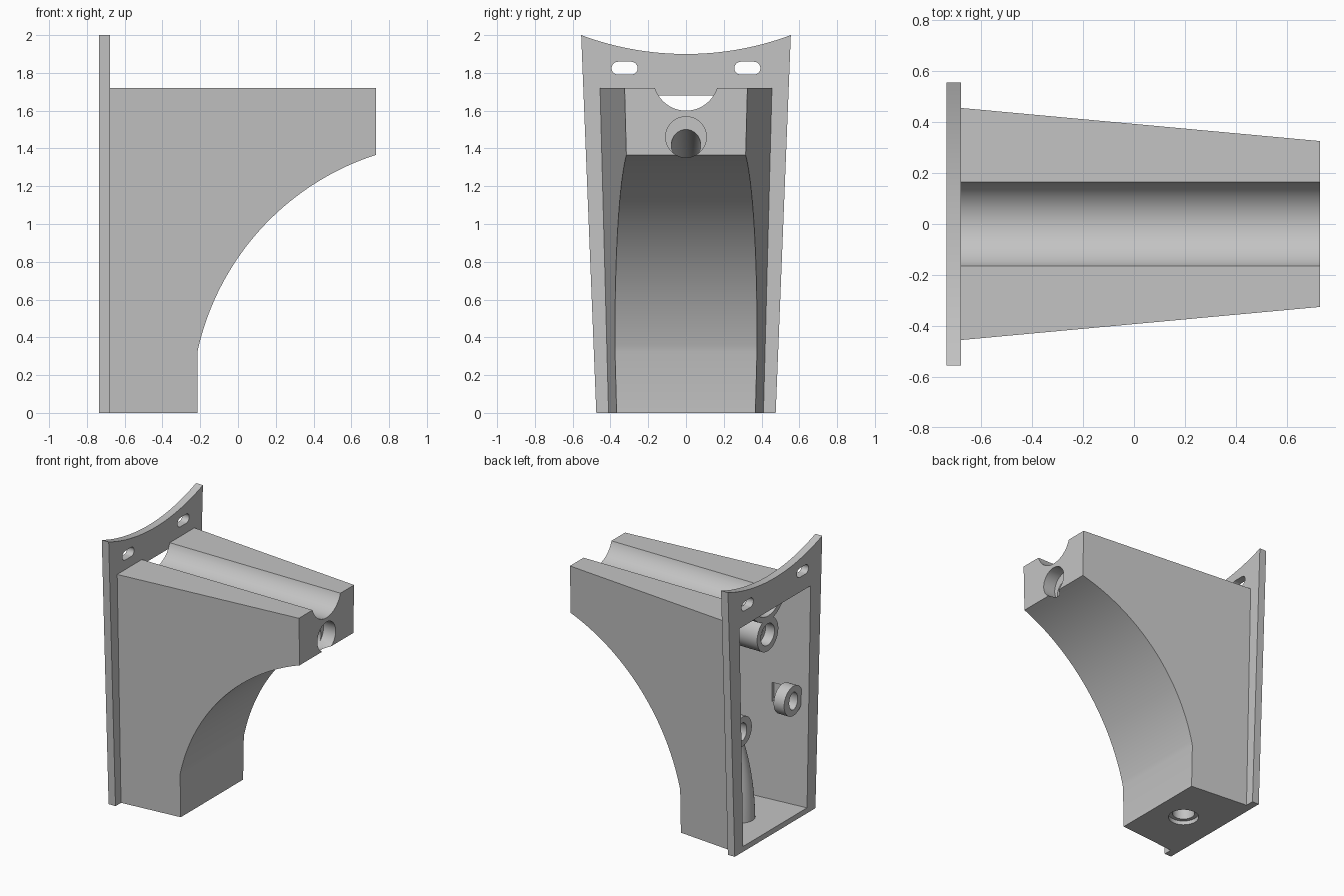
import bpy, bmesh, math
from mathutils import Vector

if "Cube" in bpy.data.objects:
    bpy.data.objects.remove(bpy.data.objects["Cube"], do_unlink=True)

grey = bpy.data.materials.new("plain_grey")
grey.use_nodes = True
grey.diffuse_color = (0.55, 0.55, 0.55, 1)
grey.node_tree.nodes["Principled BSDF"].inputs["Base Color"].default_value = (0.55, 0.55, 0.55, 1)

WALL = 0.04
ARC_X, ARC_Z, ARC_R = 1.163, 0.024, 1.41   # big arc under the arm


def loft(name, rings):
    """Closed solid from a list of matching rings of points."""
    bm = bmesh.new()
    loops = [[bm.verts.new(p) for p in ring] for ring in rings]
    n = len(loops[0])
    for a, b in zip(loops, loops[1:]):
        for i in range(n):
            bm.faces.new((a[i], a[(i + 1) % n], b[(i + 1) % n], b[i]))
    bm.faces.new(loops[0][::-1])
    bm.faces.new(loops[-1])
    bmesh.ops.recalc_face_normals(bm, faces=bm.faces)
    mesh = bpy.data.meshes.new(name)
    bm.to_mesh(mesh)
    bm.free()
    mesh.materials.append(grey)
    obj = bpy.data.objects.new(name, mesh)
    bpy.context.collection.objects.link(obj)
    return obj


def boolean(target, tool, operation="DIFFERENCE"):
    """Apply a boolean and throw the tool away."""
    bpy.context.view_layer.objects.active = target
    mod = target.modifiers.new("cut", "BOOLEAN")
    mod.operation, mod.solver, mod.object = operation, "EXACT", tool
    bpy.ops.object.modifier_apply(modifier=mod.name)
    bpy.data.objects.remove(tool, do_unlink=True)


def extrude_x(name, outline, x0, x1):
    return loft(name, [[(x, y, z) for y, z in outline] for x in (x0, x1)])


def oval(y, z, ry, rz, n=48):
    steps = [2 * math.pi * i / n for i in range(n)]
    return [(y + ry * math.cos(t), z + rz * math.sin(t)) for t in steps]


def rod_x(name, y, z, r, x0, x1):
    return extrude_x(name, oval(y, z, r, r), x0, x1)


def half_width(x, z):
    return 0.41 + 0.0262 * z - 0.0923 * (x + 0.678)


def tapered_body(name, x_back, inset):
    """Side profile of the arm, widened to its tapering sides."""
    r = ARC_R + inset
    x_leg, x_tip = -0.215 - inset, 0.73 - inset
    a0 = math.acos((x_leg - ARC_X) / r)
    a1 = math.acos((x_tip - ARC_X) / r)
    arc = [a0 + (a1 - a0) * i / 40 for i in range(41)]
    side = [(x_back, inset), (x_leg, inset)]
    side += [(ARC_X + r * math.cos(a), ARC_Z + r * math.sin(a)) for a in arc]
    side += [(x_tip, 1.72 - inset), (x_back, 1.72 - inset)]
    return loft(name, [[(x, s * (half_width(x, z) - inset), z) for x, z in side]
                       for s in (-1, 1)])


def curved_tube(name, r, t0, t1):
    """Round channel bending from the foot to the tip of the arm."""
    p0, p1, p2 = Vector((-0.45, 0, 0)), Vector((-0.45, 0, 1.1)), Vector((0.73, 0, 1.45))
    rings = []
    for i in range(33):
        t = t0 + (t1 - t0) * i / 32
        centre = p0 * (1 - t) ** 2 + p1 * 2 * t * (1 - t) + p2 * t * t
        along = ((p1 - p0) * (1 - t) + (p2 - p1) * t).normalized()
        side = Vector((0, 1, 0))
        up = along.cross(side)
        rings.append([centre + side * u + up * v for u, v in oval(0, 0, r, r, 32)])
    return loft(name, rings)


# Arm with the round trough along its top
body = tapered_body("wall_bracket", -0.70, 0)
boolean(body, rod_x("trough", 0, 1.773, 0.173, -0.9, 0.9))

# Back plate with a hollow top edge and two slots
ys = [0.555 - 1.11 * i / 40 for i in range(41)]
dip = [(y, 1.9 + 1.59 - math.sqrt(1.59 ** 2 - y * y)) for y in ys]
plate = extrude_x("back_plate", [(-0.475, 0), (0.475, 0)] + dip, -0.735, -0.678)
for s in (-1, 1):
    slot = []
    for i in range(26):
        a = math.pi * (i % 13) / 12 + (-math.pi / 2 if i < 13 else math.pi / 2)
        shift = 0.035 if i < 13 else -0.035
        slot.append((s * 0.325 + shift + 0.034 * math.cos(a), 1.825 + 0.034 * math.sin(a)))
    boolean(plate, extrude_x("slot", slot, -0.9, -0.5))
boolean(body, plate, "UNION")

# Cavity, leaving the trough wall, tubes and screw lugs standing
cavity = tapered_body("cavity", -0.85, WALL)
boolean(cavity, rod_x("trough_wall", 0, 1.773, 0.173 + WALL, -0.678, 0.9))
boolean(cavity, rod_x("rear_tube", 0, 1.46, 0.125, -0.674, 0.9))
boolean(cavity, curved_tube("cable_tube", 0.1, -0.02, 1.02))
for s in (-1, 1):
    boolean(cavity, rod_x("lug", s * 0.3, 0.85, 0.11, -0.676, -0.59))
boolean(body, cavity)

# Bores and recesses
boolean(body, curved_tube("cable_bore", 0.078, -0.03, 1.03))
boolean(body, rod_x("tip_recess", 0, 1.46, 0.108, 0.63, 0.9))
boolean(body, rod_x("rear_recess", 0, 1.46, 0.08, -0.9, -0.6))
boolean(body, rod_x("rear_bore", 0, 1.46, 0.05, -0.61, 0.0))
foot = oval(-0.45, 0, 0.105, 0.105)
boolean(body, loft("foot_recess", [[(x, y, z) for x, y in foot] for z in (-0.1, 0.03)]))
for s in (-1, 1):
    boolean(body, extrude_x("lug_hole", oval(s * 0.3, 0.85, 0.05, 0.065), -0.9, -0.55))
    edge = half_width(-0.5, 0.85) - WALL
    pocket = [(s * (edge + dy), 0.83 + dz) for dy, dz in
              ((-0.03, -0.07), (0.02, -0.07), (0.02, 0.07), (-0.03, 0.07))]
    boolean(body, extrude_x("lug_pocket", pocket, -0.55, -0.45))

# Smooth the curves, keep the edges crisp
bpy.ops.object.select_all(action="DESELECT")
body.select_set(True)
bpy.context.view_layer.objects.active = body
bpy.ops.object.shade_smooth_by_angle(angle=math.radians(25))
